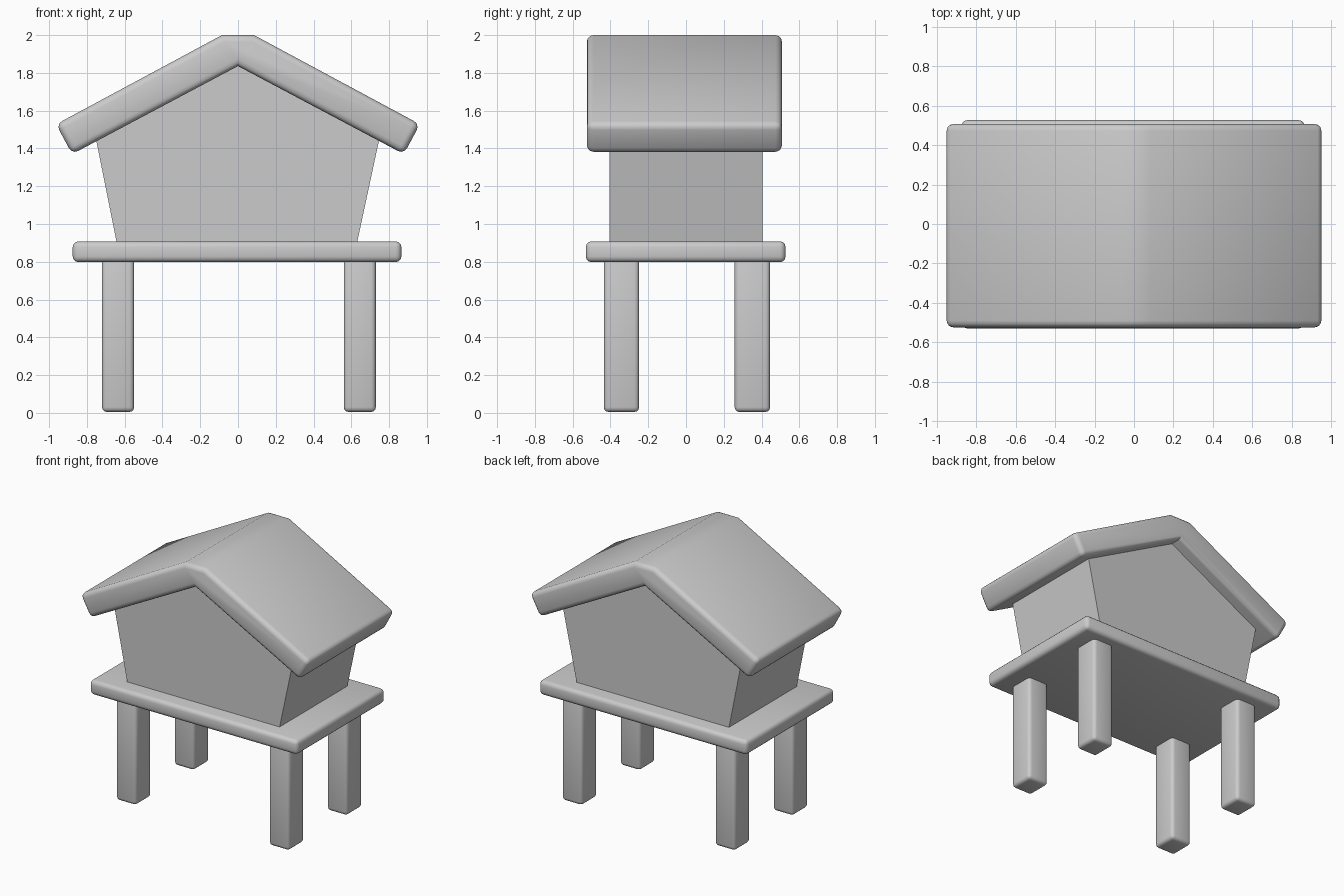
import bpy, math

if "Cube" in bpy.data.objects:
    bpy.data.objects.remove(bpy.data.objects["Cube"])


def finish(ob, bevel):
    """Round the edges and smooth the shading."""
    bpy.ops.object.select_all(action='DESELECT')
    ob.select_set(True)
    bpy.context.view_layer.objects.active = ob
    if bevel:
        m = ob.modifiers.new("bevel", 'BEVEL')
        m.width, m.segments = bevel, 3
        m.limit_method, m.angle_limit = 'ANGLE', math.radians(60)
        bpy.ops.object.modifier_apply(modifier=m.name)
        bpy.ops.object.shade_smooth_by_angle(angle=math.radians(35))


def prism(name, profile, y0, y1, bevel=0):
    """Extrude an x/z profile along y."""
    n = len(profile)
    verts = [(x, y, z) for y in (y0, y1) for x, z in profile]
    faces = [tuple(range(n)), tuple(range(2 * n - 1, n - 1, -1))]
    faces += [(i, i + n, (i + 1) % n + n, (i + 1) % n) for i in range(n)]
    me = bpy.data.meshes.new(name)
    me.from_pydata(verts, [], faces)
    ob = bpy.data.objects.new(name, me)
    bpy.context.collection.objects.link(ob)
    finish(ob, bevel)
    return ob


def box(name, x0, x1, y0, y1, z0, z1, bevel):
    return prism(name, [(x0, z0), (x1, z0), (x1, z1), (x0, z1)], y0, y1, bevel)


# legs
for side, x0, x1 in (("left", -0.72, -0.55), ("right", 0.56, 0.73)):
    for end, y0, y1 in (("front", -0.435, -0.248), ("back", 0.258, 0.445)):
        box(f"{end}_{side}_leg", x0, x1, y0, y1, 0.005, 0.82, 0.025)

# platform
box("platform", -0.875, 0.865, -0.53, 0.527, 0.798, 0.908, 0.03)

# house body, walls leaning outward up to the gable
prism("house_body", [(-0.64, 0.89), (0.628, 0.89), (0.748, 1.45),
                     (0, 1.845), (-0.752, 1.45)], -0.405, 0.405)

# gabled roof with a flat ridge
half = [(0.085, 2.0), (0.963, 1.528), (0.878, 1.37)]
roof = [(0, 1.836)] + [(-x, z) for x, z in reversed(half)] + half
prism("roof", roof, -0.525, 0.508, 0.035)
# consistent outward normals
for ob in bpy.context.collection.objects:
    bpy.context.view_layer.objects.active = ob
    bpy.ops.object.mode_set(mode='EDIT')
    bpy.ops.mesh.select_all(action='SELECT')
    bpy.ops.mesh.normals_make_consistent(inside=False)
    bpy.ops.object.mode_set(mode='OBJECT')
